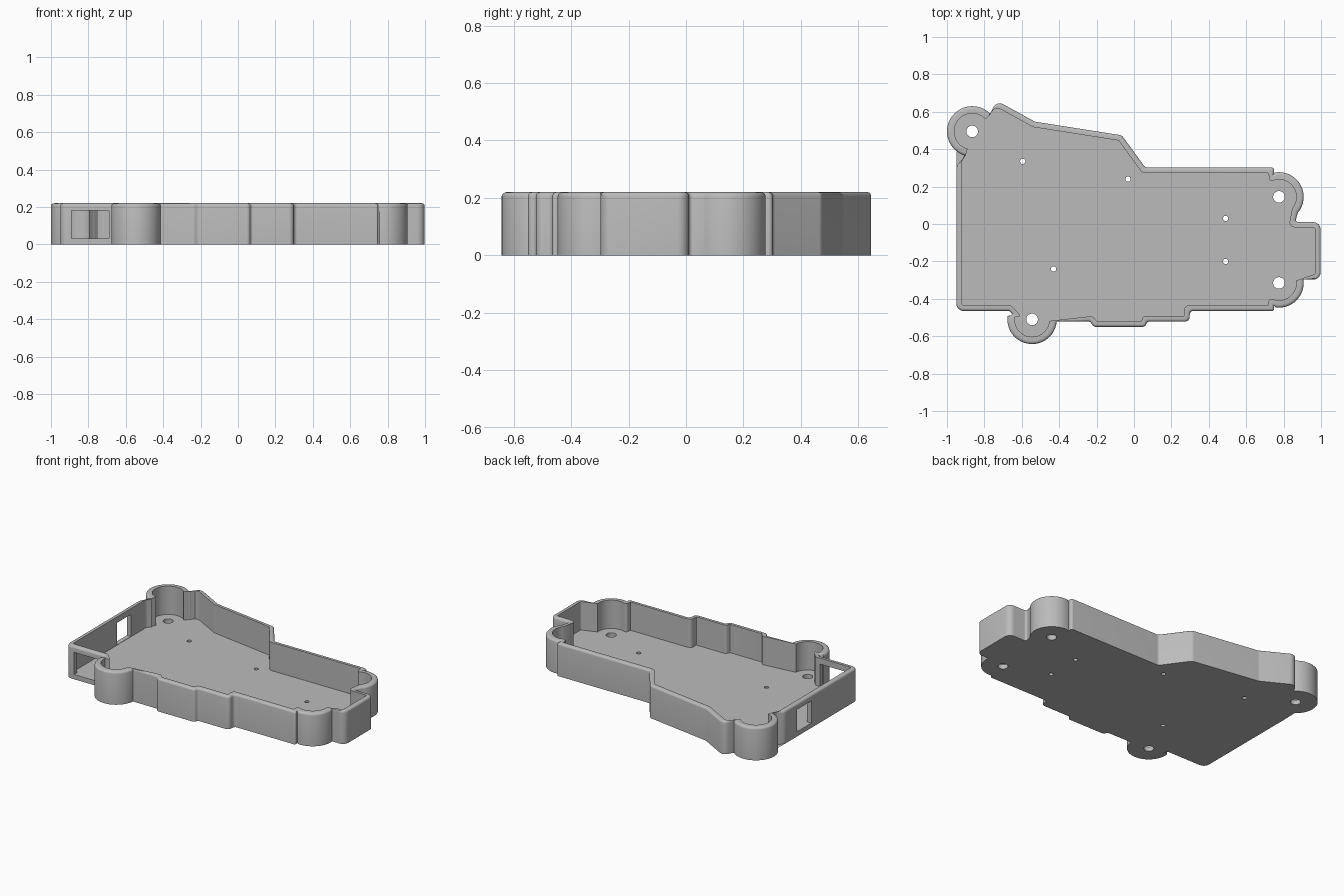
import bpy, bmesh
from math import sin, cos, tan, radians, pi, hypot, atan2
from mathutils import Vector, Matrix

cube = bpy.data.objects.get("Cube")
if cube:
    bpy.data.objects.remove(cube)

HEIGHT, FLOOR, WALL, ROUND = 0.22, 0.03, 0.03, 0.014

# Screw lobes: centre, radius, start and end angle
LOBES = {
    "front": (-0.545, -0.51, 0.132, 172, 355),
    "side_front": (0.775, -0.315, 0.132, 262, 368),
    "side_back": (0.775, 0.145, 0.132, -40, 100),
    "back": (-0.865, 0.495, 0.135, 43, 255),
}

# Counter-clockwise outline: corners as (x, y, fillet radius), or lobe names
OUTLINE = [
    (-0.95, -0.465, 0.04), (-0.667, -0.465, 0.015), (-0.645, -0.485, 0.008),
    "front",
    (-0.235, -0.522, 0.015), (-0.215, -0.55, 0.025), (0.06, -0.55, 0.025),
    (0.07, -0.522, 0.015), (0.298, -0.522, 0.035), (0.298, -0.465, 0.02),
    (0.752, -0.465, 0.02), (0.745, -0.435, 0.008),
    "side_front",
    (0.998, -0.298, 0.04), (0.998, 0.01, 0.04), (0.862, 0.01, 0.012),
    "side_back",
    (0.745, 0.265, 0.008), (0.752, 0.302, 0.03), (0.06, 0.302, 0.02),
    (-0.065, 0.474, 0.03), (-0.53, 0.547, 0.03), (-0.735, 0.66, 0.04),
    (-0.775, 0.578, 0.008),
    "back",
    (-0.895, 0.372, 0.008), (-0.95, 0.31, 0.05),
]


def lobe_point(lobe, angle, inset):
    x, y, r = lobe[:3]
    a = radians(angle)
    return Vector((x + (r - inset) * cos(a), y + (r - inset) * sin(a)))


def outline(inset):
    """Outline moved inward, with the same point count for every inset."""
    raw = []
    for item in OUTLINE:
        if isinstance(item, str):
            lobe, steps = LOBES[item], 28
            for k in range(steps + 1):
                a = lobe[3] + (lobe[4] - lobe[3]) * k / steps
                raw.append((lobe_point(lobe, a, 0), lobe_point(lobe, a, inset * 1.3), None))
        else:
            raw.append((Vector(item[:2]), None, item[2]))
    count = len(raw)

    # Mitre each free corner inward
    moved, radii = [], []
    for i, (p, ready, r) in enumerate(raw):
        radii.append(r)
        if ready is not None:
            moved.append(ready)
            continue
        d0 = (p - raw[i - 1][0]).normalized()
        d1 = (raw[(i + 1) % count][0] - p).normalized()
        n0, n1 = Vector((-d0.y, d0.x)), Vector((-d1.y, d1.x))
        mid = (n0 + n1).normalized()
        moved.append(p + mid * inset * min(1 / max(mid.dot(n0), 0.1), 1.5))
        radii[-1] = max(r - inset, 0.004) if d0.cross(d1) > 0 else r + inset * 0.5

    # Round the corners
    points, steps = [], 6
    for i, (p, r) in enumerate(zip(moved, radii)):
        if r is None:
            points.append(p)
            continue
        a, b = moved[i - 1] - p, moved[(i + 1) % count] - p
        half = a.angle(b) / 2
        reach = min(r / tan(half), 0.45 * a.length, 0.45 * b.length)
        start, end = p + a.normalized() * reach, p + b.normalized() * reach
        r = reach * tan(half)
        centre = p + (a.normalized() + b.normalized()).normalized() * hypot(r, reach)
        a0 = atan2(*(start - centre).yx)
        sweep = (atan2(*(end - centre).yx) - a0 + pi) % (2 * pi) - pi
        for k in range(steps + 1):
            t = a0 + sweep * k / steps
            points.append(centre + Vector((cos(t), sin(t))) * r)
    return points


def finish(bm, name):
    bmesh.ops.recalc_face_normals(bm, faces=bm.faces)
    mesh = bpy.data.meshes.new(name)
    bm.to_mesh(mesh)
    bm.free()
    obj = bpy.data.objects.new(name, mesh)
    bpy.context.collection.objects.link(obj)
    return obj


# Tray: bottom, outer wall, rounded rim, inner wall and floor
rings = [(0, 0)]
for k in range(5):
    t = k / 4 * pi / 2
    rings.append((ROUND * (1 - cos(t)), HEIGHT - ROUND * (1 - sin(t))))
rings += [(WALL, HEIGHT), (WALL, FLOOR)]

bm = bmesh.new()
loops = [[bm.verts.new((p.x, p.y, z)) for p in outline(inset)] for inset, z in rings]
for low, high in zip(loops, loops[1:]):
    n = len(low)
    for i in range(n):
        j = (i + 1) % n
        bm.faces.new((low[i], low[j], high[j], high[i]))
bm.faces.new(loops[0][::-1])
bm.faces.new(loops[-1])
tray = finish(bm, "tray")

# Cutters: screw holes, locating holes and two wall openings
bm = bmesh.new()


def hole(x, y, r):
    bmesh.ops.create_cone(bm, cap_ends=True, segments=32, radius1=r, radius2=r,
                          depth=0.2, matrix=Matrix.Translation((x, y, 0)))


def opening(x0, x1, y0, y1, z0=0.032, z1=0.18):
    mid = Vector((x0 + x1, y0 + y1, z0 + z1)) / 2
    size = Matrix.Diagonal((x1 - x0, y1 - y0, z1 - z0, 1))
    bmesh.ops.create_cube(bm, size=1, matrix=Matrix.Translation(mid) @ size)


for lobe in LOBES.values():
    hole(lobe[0], lobe[1], 0.031)
for x, y in [(-0.595, 0.335), (-0.032, 0.24), (0.49, 0.03), (0.49, -0.2), (-0.43, -0.24)]:
    hole(x, y, 0.014)
opening(-0.89, -0.69, -0.5, -0.42)
opening(-1.0, -0.9, 0.03, 0.18)
cutter = finish(bm, "opening_cutter")
cutter.hide_render = True

cut = tray.modifiers.new("openings", 'BOOLEAN')
cut.operation, cut.solver, cut.object = 'DIFFERENCE', 'EXACT', cutter
bpy.ops.object.select_all(action='DESELECT')
bpy.context.view_layer.objects.active = tray
tray.select_set(True)
bpy.ops.object.modifier_apply(modifier=cut.name)
bpy.data.objects.remove(cutter)

# Single grey plastic
grey = bpy.data.materials.new("grey_plastic")
grey.use_nodes = True
colour = (0.5, 0.5, 0.5, 1)
grey.diffuse_color = colour
grey.node_tree.nodes["Principled BSDF"].inputs["Base Color"].default_value = colour
tray.data.materials.clear()
tray.data.materials.append(grey)
bpy.ops.object.shade_smooth_by_angle(angle=radians(30))
